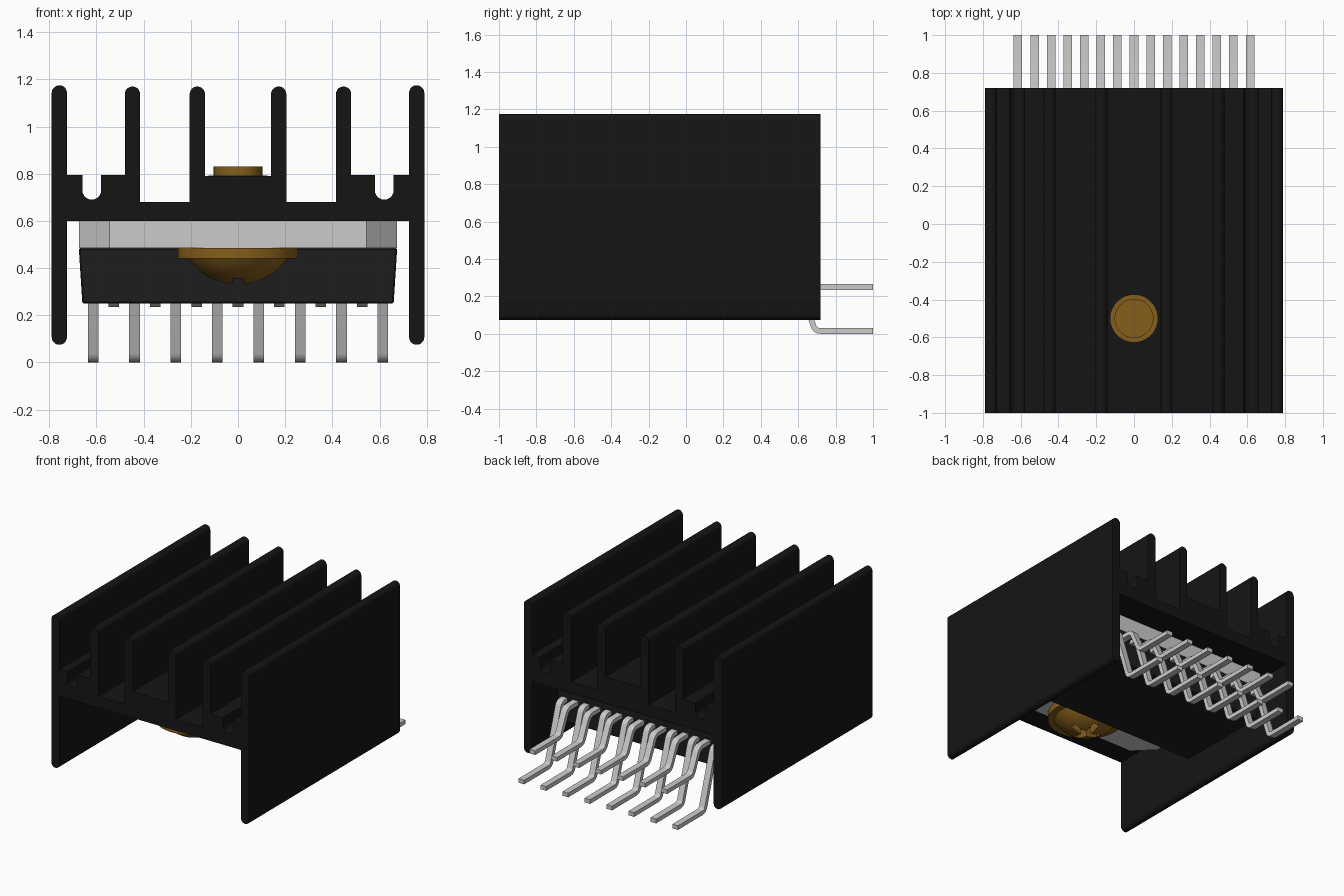
import bpy
import bmesh
from math import sin, cos, pi, asin, radians
from mathutils import Vector

cube = bpy.data.objects.get("Cube")
if cube:
    bpy.data.objects.remove(cube)


def material(name, rgb):
    mat = bpy.data.materials.new(name)
    mat.use_nodes = True
    mat.diffuse_color = (*rgb, 1)
    mat.node_tree.nodes["Principled BSDF"].inputs["Base Color"].default_value = (*rgb, 1)
    return mat


BLACK = material("black_anodised", (0.0075, 0.0075, 0.0075))
PLASTIC = material("dark_plastic", (0.013, 0.013, 0.013))
BRASS = material("brass", (0.235, 0.113, 0.011))


def finish(name, bm, mat=None):
    bmesh.ops.recalc_face_normals(bm, faces=bm.faces[:])
    mesh = bpy.data.meshes.new(name)
    bm.to_mesh(mesh)
    bm.free()
    obj = bpy.data.objects.new(name, mesh)
    bpy.context.collection.objects.link(obj)
    if mat:
        mesh.materials.append(mat)
    return obj


def smooth(obj):
    bpy.ops.object.select_all(action="DESELECT")
    obj.select_set(True)
    bpy.context.view_layer.objects.active = obj
    bpy.ops.object.shade_smooth_by_angle(angle=radians(35))


def loft(name, rings, mat=None):
    """Join two outlines with the same point count into a closed solid."""
    bm = bmesh.new()
    a, b = [[bm.verts.new(p) for p in ring] for ring in rings]
    bm.faces.new(a)
    bm.faces.new(b)
    for i in range(len(a)):
        j = (i + 1) % len(a)
        bm.faces.new((a[i], a[j], b[j], b[i]))
    return finish(name, bm, mat)


def lathe(name, profile, location, mat, steps=48):
    bm = bmesh.new()
    verts = [bm.verts.new((r, 0, z)) for r, z in profile]
    edges = [bm.edges.new(pair) for pair in zip(verts, verts[1:])]
    bmesh.ops.spin(bm, geom=verts + edges, cent=(0, 0, 0), axis=(0, 0, 1),
                   angle=2 * pi, steps=steps)
    bmesh.ops.remove_doubles(bm, verts=bm.verts[:], dist=1e-4)
    obj = finish(name, bm, mat)
    obj.location = location
    return obj


def arc(cx, cz, r, start, end, n=10):
    return [(cx + r * cos(start + (end - start) * i / n),
             cz + r * sin(start + (end - start) * i / n)) for i in range(n + 1)]


# Heatsink: mirrored half section, extruded front to back
R = 0.0325


def fin_tip(x, top):
    return arc(x, top - R, R, pi, 0)


half = [(0.14, 0.79), *fin_tip(0.1725, 1.17),
        (0.205, 0.68), (0.415, 0.68), *fin_tip(0.4475, 1.17),
        (0.48, 0.795), (0.58, 0.795), *arc(0.62, 0.73, 0.04, pi, 2 * pi),
        (0.66, 0.795), (0.725, 0.795), *fin_tip(0.7575, 1.175),
        *arc(0.7575, 0.075 + R, R, 0, -pi), (0.725, 0.6)]
section = half + [(-x, z) for x, z in reversed(half)]
heatsink = loft("heatsink", [[(x, y, z) for x, z in section] for y in (-1, 0.72)], BLACK)
smooth(heatsink)

# Metal tab of the package, with clipped front corners
BACK, TAB_FRONT, BODY_FRONT, W = 0.51, -0.69, -0.23, 0.675
tab_plan = [(-W, BACK), (-W, TAB_FRONT + 0.13), (-0.545, TAB_FRONT),
            (0.545, TAB_FRONT), (W, TAB_FRONT + 0.13), (W, BACK)]
loft("package_tab", [[(x, y, z) for x, y in tab_plan] for z in (0.485, 0.6)])

# Tapered plastic body
def rectangle(inset, z):
    w, f, b = W - inset, BODY_FRONT + inset, BACK - inset
    return [(-w, f, z), (w, f, z), (w, b, z), (-w, b, z)]


body = loft("package_body", [rectangle(0, 0.485), rectangle(0.015, 0.25)], PLASTIC)
bevel = body.modifiers.new("edge", "BEVEL")
bevel.width = 0.006


# Bent leads: side outline with rounded corners, given a width
def lead_outline(path, thick=0.03, r=0.03):
    pts = [Vector(p) for p in path]
    line = [pts[0]]
    for a, b, c in zip(pts, pts[1:], pts[2:]):
        p, q = b + (a - b).normalized() * r, b + (c - b).normalized() * r
        for i in range(5):
            t = i / 4
            line.append(p * (1 - t) ** 2 + b * 2 * t * (1 - t) + q * t * t)
    line.append(pts[-1])
    upper, lower = [], []
    for i, p in enumerate(line):
        d = (line[min(i + 1, len(line) - 1)] - line[max(i - 1, 0)]).normalized()
        n = Vector((-d.y, d.x)) * thick / 2
        upper.append(p + n)
        lower.append(p - n)
    return upper + lower[::-1]


def lead_row(name, path, count, pitch):
    outline = lead_outline(path)
    first = loft(name, [[(x, p.x, p.y) for p in outline] for x in (-0.0225, 0.0225)])
    smooth(first)
    for i in range(count):
        lead = first
        if i:
            lead = first.copy()
            bpy.context.collection.objects.link(lead)
        lead.location.x = (i - (count - 1) / 2) * pitch


lead_row("lower_lead", [(0.47, 0.42), (0.56, 0.42), (0.69, 0.015), (1, 0.015)], 8, 0.1755)
lead_row("upper_lead", [(0.47, 0.42), (0.62, 0.42), (0.70, 0.25), (1, 0.25)], 7, 0.1755)

# Screw: domed head, flange and shank through the heatsink
SCREW = (0, -0.5, 0)
dome_r = 0.255
edge = asin(0.21 / dome_r)
dome = arc(0, 0.33 + dome_r, dome_r, -pi / 2, -pi / 2 + edge, 12)
screw = lathe("screw", [*dome, (0.255, 0.44), (0.255, 0.485), (0.103, 0.485),
                        (0.103, 0.83), (0, 0.83)], SCREW, BRASS)

# Cross recess in the screw head
for size in ((0.22, 0.045), (0.045, 0.22)):
    bpy.ops.mesh.primitive_cube_add(size=1, location=(0, -0.5, 0.35))
    cutter = bpy.context.object
    cutter.name = "recess_cutter"
    cutter.scale = (*size, 0.11)
    cutter.hide_render = True
    cut = screw.modifiers.new("recess", "BOOLEAN")
    cut.operation = "DIFFERENCE"
    cut.object = cutter
    bpy.context.view_layer.objects.active = screw
    bpy.ops.object.modifier_apply(modifier=cut.name)
    bpy.data.objects.remove(cutter)
smooth(screw)

# Thin collar around the shank on top of the heatsink
collar = lathe("screw_collar", [(0, 0.78), (0.125, 0.78), (0.125, 0.793), (0, 0.793)],
               SCREW, BRASS)
smooth(collar)
